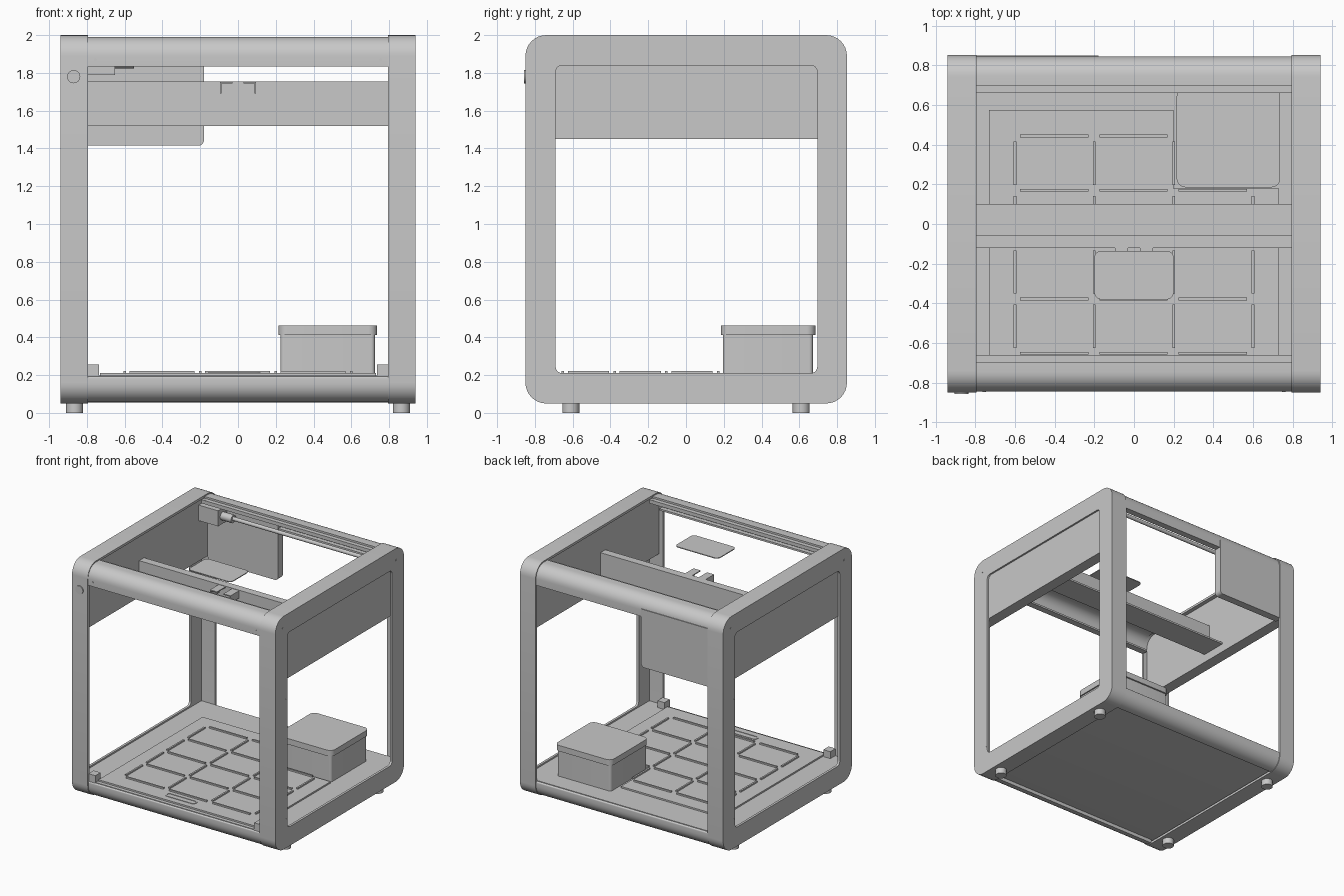
import bpy, bmesh
from math import pi, cos, sin, radians

cube = bpy.data.objects.get("Cube")
if cube:
    bpy.data.objects.remove(cube, do_unlink=True)

grey = bpy.data.materials.new("light grey")
grey.use_nodes = True
COLOUR = (0.58, 0.58, 0.58, 1)
grey.diffuse_color = COLOUR
grey.node_tree.nodes["Principled BSDF"].inputs["Base Color"].default_value = COLOUR


def place(axis, p, q, t):
    """Put a 2D point (p, q) at offset t along the extrusion axis."""
    return {"x": (t, p, q), "y": (p, t, q), "z": (p, q, t)}[axis]


def finish(name, bm):
    bmesh.ops.recalc_face_normals(bm, faces=bm.faces)
    mesh = bpy.data.meshes.new(name)
    bm.to_mesh(mesh)
    bm.free()
    mesh.materials.append(grey)
    mesh.shade_smooth()
    mesh.set_sharp_from_angle(angle=radians(30))
    obj = bpy.data.objects.new(name, mesh)
    bpy.context.collection.objects.link(obj)
    return obj


def arc(cx, cy, r, a0, a1, n=8):
    return [(cx + r * cos(a0 + (a1 - a0) * i / n), cy + r * sin(a0 + (a1 - a0) * i / n))
            for i in range(n + 1)]


def rounded(p0, p1, q0, q1, top=0.0, bottom=0.0):
    """Rectangle outline with separate radii for upper and lower corners."""
    pts = []
    for i, (p, q, r) in enumerate([(p1, q1, top), (p0, q1, top), (p0, q0, bottom), (p1, q0, bottom)]):
        if r == 0:
            pts.append((p, q))
            continue
        sp = -1 if p == p1 else 1
        sq = -1 if q == q1 else 1
        pts += arc(p + sp * r, q + sq * r, r, i * pi / 2, (i + 1) * pi / 2)
    return pts


def prism(name, pts, axis, a, b):
    bm = bmesh.new()
    lo, hi = [[bm.verts.new(place(axis, p, q, t)) for p, q in pts] for t in (a, b)]
    bm.faces.new(lo)
    bm.faces.new(hi)
    for i in range(len(pts)):
        j = (i + 1) % len(pts)
        bm.faces.new((lo[i], lo[j], hi[j], hi[i]))
    return finish(name, bm)


def ring(name, outer, inner, axis, a, b):
    bm = bmesh.new()
    loops = [[bm.verts.new(place(axis, p, q, t)) for p, q in pts]
             for pts, t in ((outer, a), (outer, b), (inner, b), (inner, a))]
    for k in range(4):
        u, v = loops[k], loops[(k + 1) % 4]
        for i in range(len(u)):
            j = (i + 1) % len(u)
            bm.faces.new((u[i], u[j], v[j], v[i]))
    return finish(name, bm)


def box(name, x0, x1, y0, y1, z0, z1):
    return prism(name, rounded(x0, x1, y0, y1), "z", z0, z1)


def disc(name, p, q, r, axis, a, b, n=24):
    return prism(name, arc(p, q, r, 0, 2 * pi, n)[:-1], axis, a, b)


# Hollow side frames, upper side housings, feet and screws
outline = rounded(-0.85, 0.852, 0.05, 2.0, 0.11, 0.11)
rim_inner = rounded(-0.83, 0.832, 0.07, 1.98, 0.09, 0.09)
opening = rounded(-0.69, 0.695, 0.21, 1.84, 0.035, 0.035)
housing = rounded(-0.835, 0.837, 1.45, 1.985, 0.095, 0)
for side, s in (("left", 1), ("right", -1)):
    ring(side + "_frame_rim", outline, rim_inner, "x", s * 0.795, s * 0.94)
    ring(side + "_frame_plate", outline, opening, "x", s * 0.92, s * 0.94)
    prism(side + "_upper_housing", housing, "x", s * 0.83, s * 0.925)
    for end, e in (("front", -1), ("back", 1)):
        disc(f"{side}_{end}_foot", s * 0.865, e * 0.61, 0.045, "z", 0, 0.09)
        for y, z in ((0.75, 1.9), (0.705, 1.29), (0.705, 0.285), (0.75, 0.155)):
            disc(f"{side}_{end}_screw", e * y, z, 0.009, "x", s * 0.935, s * 0.9405, 10)
        disc(f"{side}_{end}_top_screw", s * 0.775, e * 0.672, 0.008, "z", 1.96, 1.977, 10)
    disc(side + "_bar_screw", s * 0.755, 1.87, 0.008, "y", -0.847, -0.84, 10)
    box(side + "_corner_bracket", s * 0.735, s * 0.80, -0.835, -0.765, 0.19, 0.255)

# Top cross bars: curved channels with a stepped inner edge
for end, e in (("front", -1), ("back", 1)):
    outer = [(0.66, 1.975), (0.695, 1.975), (0.695, 1.99)]
    outer += arc(0.745, 1.89, 0.1, pi / 2, 0) + [(0.845, 1.835)]
    inner = [(0.79, 1.835), (0.79, 1.85), (0.825, 1.85)] + arc(0.745, 1.89, 0.08, 0, pi / 2)
    inner += [(0.68, 1.96), (0.68, 1.945), (0.66, 1.945)]
    prism(end + "_top_bar", [(e * y, z) for y, z in outer + inner], "x", -0.80, 0.80)

# Base body with rounded lower edges and a shallow recess underneath
body = rounded(-0.843, 0.845, 0.056, 0.192, 0.01, 0.1)
half = body.index(min(body, key=lambda p: (round(p[1], 4), p[0])))
recess = [(-0.735, 0.056), (-0.735, 0.085), (0.735, 0.085), (0.735, 0.056)]
prism("base_body", body[:half + 1] + recess + body[half + 1:], "x", -0.80, 0.80)
prism("base_floor", rounded(-0.83, 0.83, 0.085, 0.197, 0, 0.09), "x", -0.925, 0.925)

# Deck with a notch for the bin and a grip slot near the front
deck = [(-0.73, -0.80), (0.73, -0.80), (0.73, 0.18), (0.2, 0.18), (0.2, 0.575), (-0.73, 0.575)]
prism("deck", deck, "z", 0.19, 0.21)
ring("deck_grip_slot", rounded(-0.16, 0.12, -0.75, -0.69, 0.028, 0.028),
     rounded(-0.15, 0.11, -0.74, -0.70, 0.019, 0.019), "z", 0.2, 0.214)

# Raised ribs marking the deck grid; the bin takes the far left cell
STEP_X, STEP_Y = 0.4, 0.274
for row in range(5):
    y = -0.652 + row * STEP_Y
    for col in range(4):
        x = -0.6 + col * STEP_X
        if col < 3 and not (col == 2 and row == 4):
            box("cross_rib", x + 0.025, x + 0.37, y - 0.007, y + 0.007, 0.205, 0.222)
        if row < 4 and not (col == 3 and row == 3):
            box("long_rib", x - 0.007, x + 0.007, y + 0.027, y + 0.245, 0.205, 0.222)

# Bin with lid
prism("bin", rounded(0.225, 0.725, 0.195, 0.672, 0.02, 0.02), "z", 0.195, 0.42)
prism("bin_lid", rounded(0.215, 0.737, 0.185, 0.685, 0.045, 0.045), "z", 0.413, 0.462)

# Gantry: upright beam, shelf and the front clip
box("gantry_beam", -0.83, 0.83, -0.12, -0.055, 1.52, 1.755)
box("gantry_shelf", -0.83, 0.83, -0.06, 0.10, 1.52, 1.535)
for s in (-1, 1):
    box("clip_tab", s * 0.03, s * 0.095, -0.235, -0.12, 1.744, 1.752)
    box("clip_leg", s * 0.087, s * 0.095, -0.235, -0.12, 1.69, 1.752)

# Cover plate above the clip
prism("cover_plate", rounded(-0.2, 0.2, -0.38, -0.135, 0.035, 0.035), "z", 1.943, 1.95)

# Back panel
prism("back_panel", rounded(-0.83, -0.18, 1.415, 1.90, 0, 0.03), "y", 0.785, 0.85)

# Drive motor, coupling and rod under the back bar
box("drive_motor", -0.83, -0.65, 0.665, 0.78, 1.79, 1.92)
disc("drive_coupling", 0.725, 1.855, 0.033, "x", -0.65, -0.55)
disc("drive_rod", 0.725, 1.858, 0.016, "x", -0.66, 0.83, 16)

# Power button on the front of the right frame
disc("power_button", -0.87, 1.78, 0.035, "y", -0.858, -0.84, 32)
